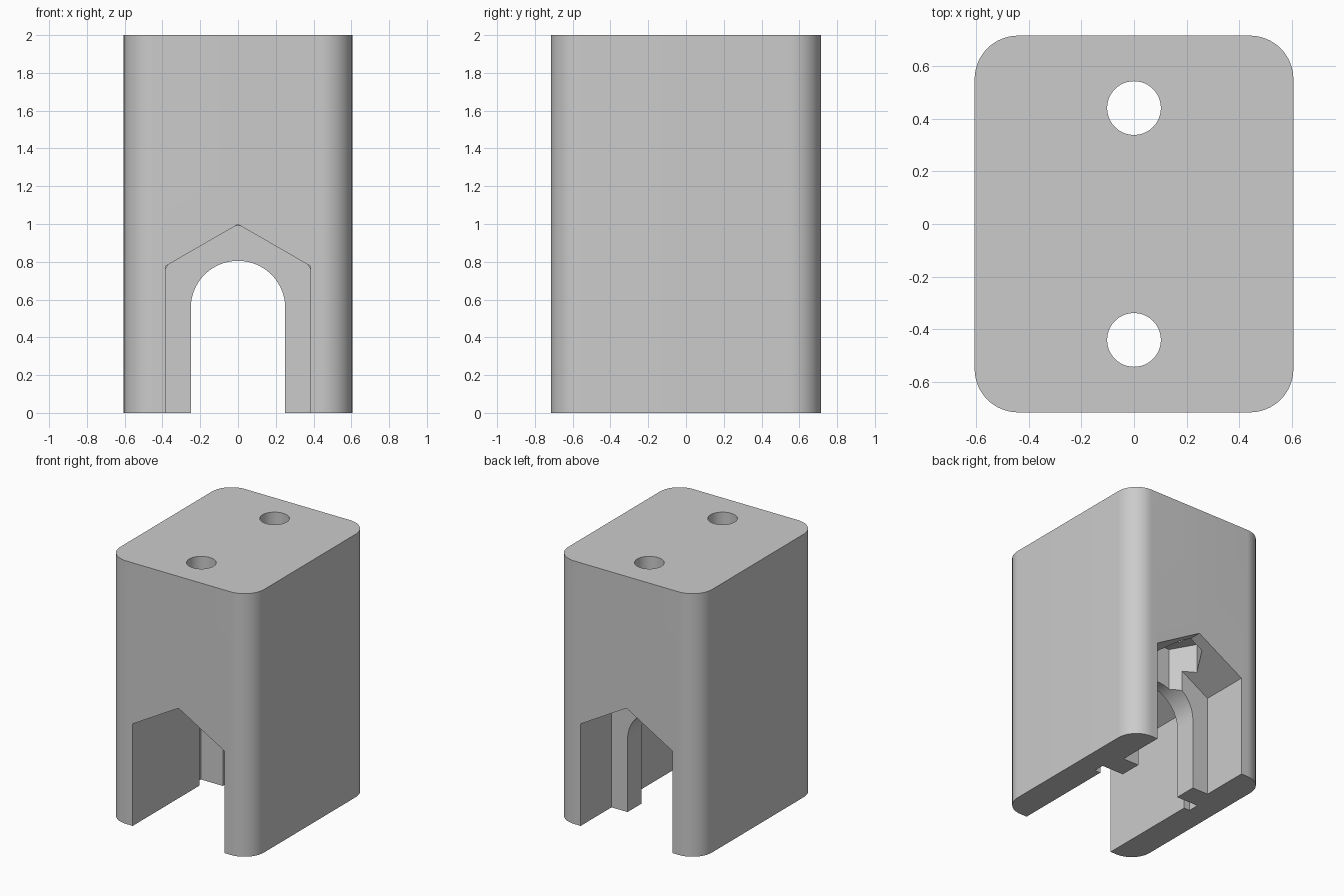
import bpy, bmesh
from math import pi, cos, sin, radians
from mathutils import Vector

cube = bpy.data.objects.get("Cube")
if cube:
    bpy.data.objects.remove(cube, do_unlink=True)

grey = bpy.data.materials.new("plain_grey")
grey.use_nodes = True
colour = (0.6, 0.6, 0.6, 1)
grey.diffuse_color = colour
grey.node_tree.nodes["Principled BSDF"].inputs["Base Color"].default_value = colour


def arc(cx, cy, r, start, end, steps):
    """Points on an arc, angles in degrees."""
    return [(cx + r * cos(radians(start + (end - start) * i / steps)),
             cy + r * sin(radians(start + (end - start) * i / steps)))
            for i in range(steps + 1)]


def prism(name, outline, lo, hi, axis="Z"):
    """Extrude a closed outline along Z (outline in xy) or Y (outline in xz)."""
    bm = bmesh.new()
    place = (lambda a, b: (a, b, lo)) if axis == "Z" else (lambda a, b: (a, lo, b))
    face = bm.faces.new([bm.verts.new(place(a, b)) for a, b in outline])
    new = bmesh.ops.extrude_face_region(bm, geom=[face])["geom"]
    shift = Vector((0, 0, hi - lo)) if axis == "Z" else Vector((0, hi - lo, 0))
    bmesh.ops.translate(bm, vec=shift,
                        verts=[v for v in new if isinstance(v, bmesh.types.BMVert)])
    bmesh.ops.recalc_face_normals(bm, faces=bm.faces)
    mesh = bpy.data.meshes.new(name)
    bm.to_mesh(mesh)
    bm.free()
    mesh.materials.append(grey)
    obj = bpy.data.objects.new(name, mesh)
    bpy.context.collection.objects.link(obj)
    return obj


# Main block with rounded vertical corners
HX, HY, R = 0.605, 0.715, 0.165
outline = []
for k, (sx, sy) in enumerate([(1, 1), (-1, 1), (-1, -1), (1, -1)]):
    outline += arc(sx * (HX - R), sy * (HY - R), R, 90 * k, 90 * k + 90, 16)
body = prism("block_body", outline, 0, 2)

# Channel cross-sections, open at the bottom
CZ, BASE = 0.555, -0.2


def arch(r):
    return arc(0, CZ, r, 0, 180, 40) + [(-r, BASE), (r, BASE)]


W = 0.385
gable = [(W, BASE), (W, 0.776), (0, 0.998), (-W, 0.776), (-W, BASE)]

cutters = [
    prism("front_channel", gable, -1, 0.095, "Y"),
    prism("washer_groove", arch(0.435), 0.09, 0.175, "Y"),
    prism("web_arch", arch(0.25), 0, 0.5, "Y"),
    prism("back_channel", gable, 0.345, 1, "Y"),
]

# Screw holes from the top, each with a hexagonal nut recess below
for side, y in (("front", -0.44), ("back", 0.44)):
    cutters.append(prism(side + "_nut_recess", arc(0, y, 0.207, 0, 300, 5), 0.5, 1.105))
    cutters.append(prism(side + "_screw_hole", arc(0, y, 0.102, 0, 352.5, 47), 0.6, 2.2))

bpy.ops.object.select_all(action="DESELECT")
bpy.context.view_layer.objects.active = body
body.select_set(True)
for cutter in cutters:
    cutter.hide_render = True
    mod = body.modifiers.new(cutter.name, "BOOLEAN")
    mod.operation = "DIFFERENCE"
    mod.solver = "EXACT"
    mod.object = cutter
    bpy.ops.object.modifier_apply(modifier=mod.name)
    bpy.data.objects.remove(cutter, do_unlink=True)

bpy.ops.object.shade_smooth_by_angle(angle=radians(25))
